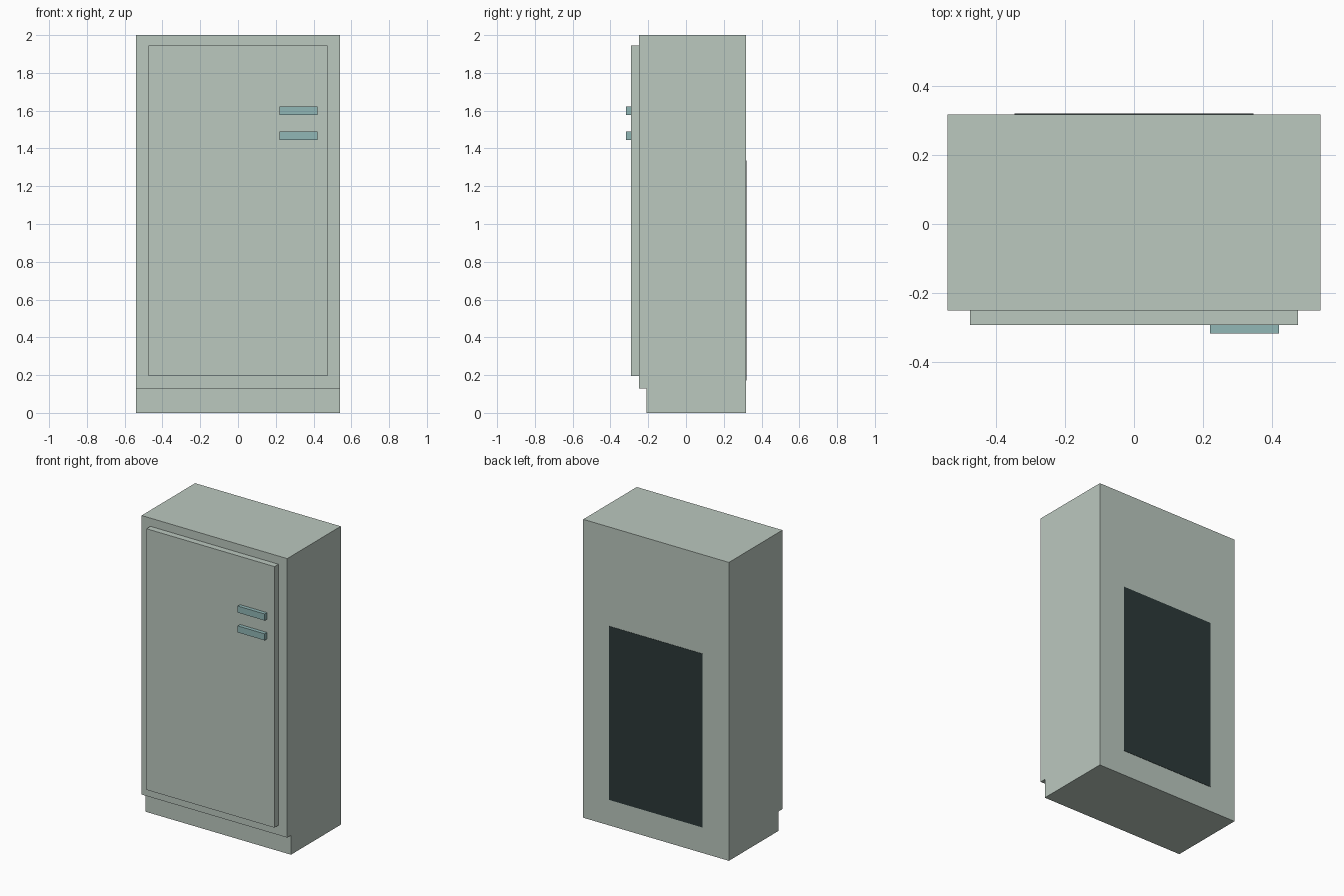
import bpy, bmesh
from mathutils import Vector

default_cube = bpy.data.objects.get("Cube")
if default_cube:
    bpy.data.objects.remove(default_cube, do_unlink=True)


def material(name, rgb):
    """Flat material from 0-255 display values, stored as linear."""
    linear = [((c / 255 + 0.055) / 1.055) ** 2.4 for c in rgb] + [1]
    mat = bpy.data.materials.new(name)
    mat.use_nodes = True
    mat.diffuse_color = linear
    bsdf = next(n for n in mat.node_tree.nodes if n.type == "BSDF_PRINCIPLED")
    bsdf.inputs["Base Color"].default_value = linear
    return mat


enamel = material("pale_green_enamel", (187, 200, 191))
handle_teal = material("handle_teal", (145, 183, 182))
vent_dark = material("dark_vent", (44, 57, 57))


def add_object(name, bm, mat):
    bmesh.ops.recalc_face_normals(bm, faces=bm.faces)
    mesh = bpy.data.meshes.new(name)
    bm.to_mesh(mesh)
    bm.free()
    mesh.materials.append(mat)
    obj = bpy.data.objects.new(name, mesh)
    bpy.context.collection.objects.link(obj)
    return obj


def box(name, low, high, mat):
    low, high = Vector(low), Vector(high)
    bm = bmesh.new()
    bmesh.ops.create_cube(bm, size=1)
    bmesh.ops.scale(bm, vec=high - low, verts=bm.verts)
    bmesh.ops.translate(bm, vec=(low + high) / 2, verts=bm.verts)
    return add_object(name, bm, mat)


# Cabinet: side profile with a recessed toe kick, extruded across the width
half_width, front, back = 0.54, -0.25, 0.317
profile = [(-0.21, 0), (back, 0), (back, 2), (front, 2), (front, 0.13), (-0.21, 0.13)]
bm = bmesh.new()
side = bm.faces.new([bm.verts.new((-half_width, y, z)) for y, z in profile])
extruded = bmesh.ops.extrude_face_region(bm, geom=[side])["geom"]
bmesh.ops.translate(bm, vec=(2 * half_width, 0, 0),
                    verts=[v for v in extruded if isinstance(v, bmesh.types.BMVert)])
add_object("cabinet", bm, enamel)

# Door slab on the front
door_front = -0.292
box("door", (-0.475, door_front, 0.195), (0.475, front, 1.945), enamel)

# Two horizontal handles
for name, z in (("lower_handle", 1.445), ("upper_handle", 1.578)):
    box(name, (0.22, -0.317, z), (0.42, door_front, z + 0.044), handle_teal)

# Thin dark vent plate on the back
box("back_vent", (-0.346, back - 0.001, 0.172), (0.346, back + 0.002, 1.336), vent_dark)
